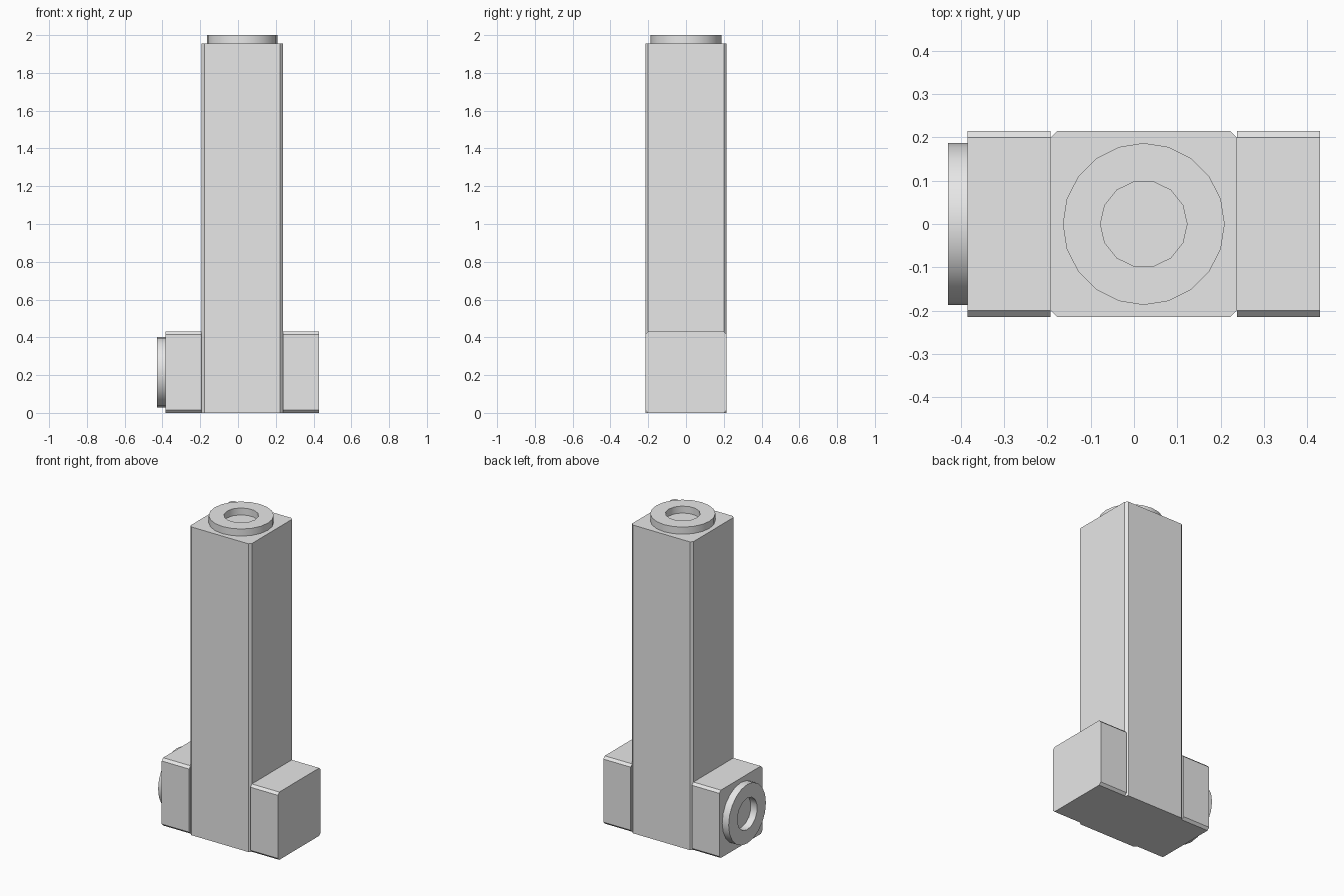
import bpy
import bmesh
import math
from mathutils import Matrix

cube = bpy.data.objects.get("Cube")
if cube:
    bpy.data.objects.remove(cube, do_unlink=True)

HALF = 0.215       # half width of the square section
CUT = 0.015        # corner chamfer
CENTRE = 0.0225    # x of the column axis
TOP = 1.955        # column height
ARM = 0.1925       # arm length
RIM = 0.045        # collar height

grey = bpy.data.materials.new("plain grey")
grey.use_nodes = True
colour = (0.8, 0.8, 0.8, 1)
grey.diffuse_color = colour
grey.node_tree.nodes["Principled BSDF"].inputs["Base Color"].default_value = colour


def add_object(name, bm, matrix):
    bmesh.ops.recalc_face_normals(bm, faces=bm.faces)
    bm.transform(matrix)
    mesh = bpy.data.meshes.new(name)
    bm.to_mesh(mesh)
    bm.free()
    mesh.materials.append(grey)
    obj = bpy.data.objects.new(name, mesh)
    bpy.context.collection.objects.link(obj)
    return obj


def chamfered_bar(name, length, matrix):
    """Square bar along local z with its four long edges chamfered."""
    bm = bmesh.new()
    a, b = HALF, HALF - CUT
    outline = [(a, -b), (a, b), (b, a), (-b, a), (-a, b), (-a, -b), (-b, -a), (b, -a)]
    face = bm.faces.new([bm.verts.new((x, y, 0)) for x, y in outline])
    moved = bmesh.ops.extrude_face_region(bm, geom=[face], use_keep_orig=True)["geom"]
    bmesh.ops.translate(bm, vec=(0, 0, length),
                        verts=[v for v in moved if isinstance(v, bmesh.types.BMVert)])
    return add_object(name, bm, matrix)


def collar(name, matrix):
    """Round raised collar with a blind hole down to its base."""
    bm = bmesh.new()

    def ring(radius, sides, z):
        verts = [bm.verts.new((radius * math.cos(math.tau * i / sides),
                               radius * math.sin(math.tau * i / sides), z))
                 for i in range(sides)]
        return verts, [bm.edges.new((verts[i], verts[(i + 1) % sides])) for i in range(sides)]

    outer, hole = (0.187, 20), (0.1, 14)
    _, outer_low = ring(*outer, 0)
    _, outer_high = ring(*outer, RIM)
    _, hole_high = ring(*hole, RIM)
    floor, hole_low = ring(*hole, 0.001)
    bmesh.ops.bridge_loops(bm, edges=outer_low + outer_high)
    bmesh.ops.bridge_loops(bm, edges=hole_high + hole_low)
    bmesh.ops.triangle_fill(bm, edges=outer_high + hole_high, use_beauty=True)
    bm.faces.new(floor)
    obj = add_object(name, bm, matrix)
    bpy.ops.object.select_all(action="DESELECT")
    obj.select_set(True)
    bpy.context.view_layer.objects.active = obj
    bpy.ops.object.shade_smooth_by_angle(angle=math.radians(30))
    return obj


def sideways(direction, x):
    """Turn local z to +x or -x at the height of the arms."""
    return Matrix.Translation((x, 0, HALF)) @ Matrix.Rotation(direction * math.pi / 2, 4, "Y")


# Upright column with its collar
chamfered_bar("column", TOP, Matrix.Translation((CENTRE, 0, 0)))
collar("top_collar", Matrix.Translation((CENTRE, 0, TOP)))

# Short arms on both sides of the foot
for side, direction in (("left", 1), ("right", -1)):
    chamfered_bar(side + "_arm", ARM, sideways(direction, CENTRE + direction * HALF))

# Collar on the end of the right arm
collar("side_collar", sideways(-1, CENTRE - HALF - ARM))
